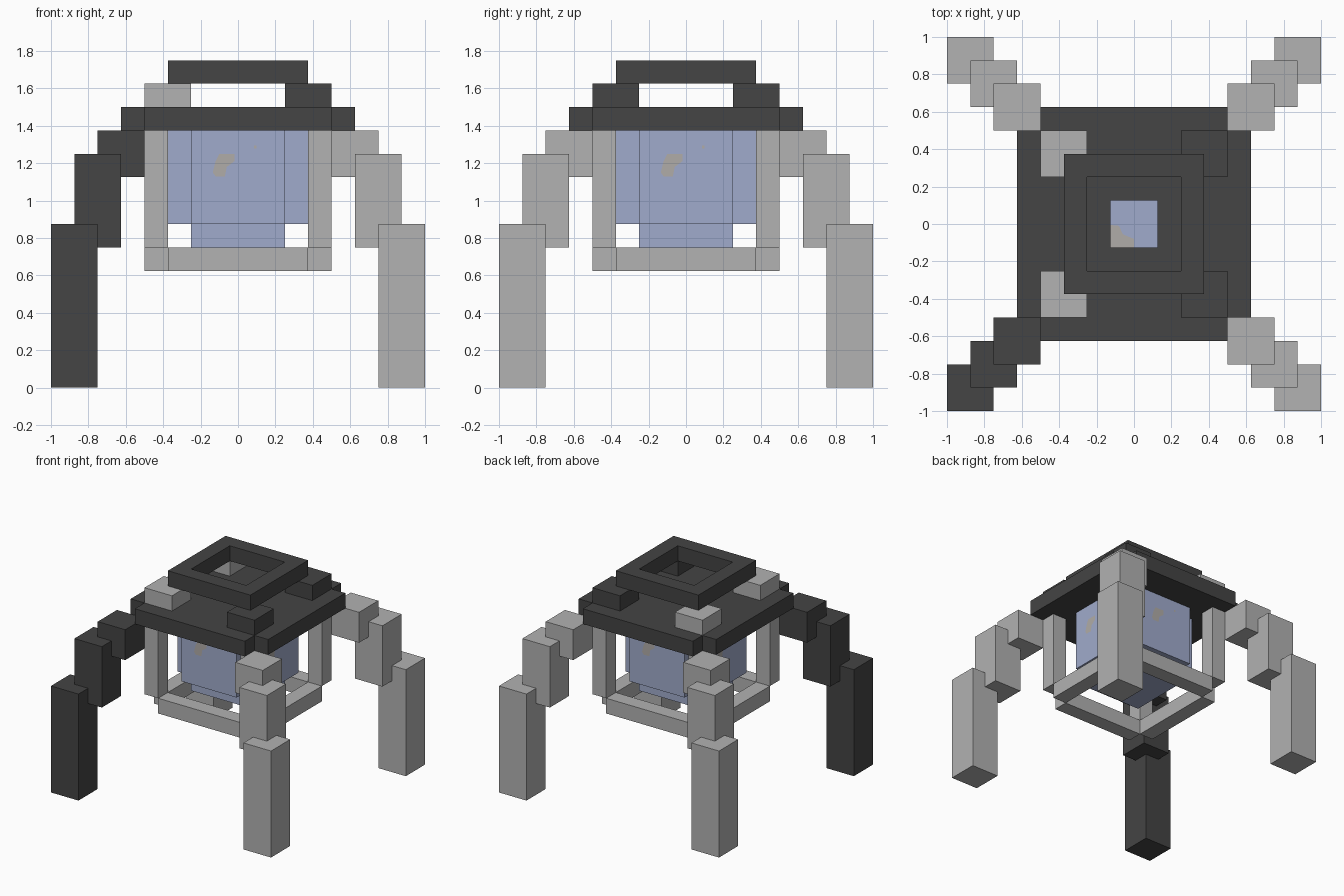
import bpy, bmesh, math
from mathutils import Matrix, Vector

if "Cube" in bpy.data.objects:
    bpy.data.objects.remove(bpy.data.objects["Cube"])


def material(name, rgb):
    m = bpy.data.materials.new(name)
    m.diffuse_color = (*rgb, 1)
    m.use_nodes = True
    m.node_tree.nodes["Principled BSDF"].inputs["Base Color"].default_value = m.diffuse_color
    return m


LIGHT = material("light_grey", (0.445, 0.445, 0.445))
DARK = material("charcoal", (0.058, 0.058, 0.058))
BLUE = material("pale_blue", (0.352, 0.407, 0.604))
SPOT = material("warm_grey", (0.434, 0.413, 0.392))


def add_object(name, bm, mat):
    mesh = bpy.data.meshes.new(name)
    bm.to_mesh(mesh)
    bm.free()
    mesh.materials.append(mat)
    obj = bpy.data.objects.new(name, mesh)
    bpy.context.collection.objects.link(obj)
    return obj


def box(name, lo, hi, mat):
    lo, hi = Vector(lo), Vector(hi)
    bm = bmesh.new()
    bmesh.ops.create_cube(bm, size=1)
    for v in bm.verts:
        v.co = (lo + hi) / 2 + v.co * (hi - lo)
    return add_object(name, bm, mat)


def corner_box(name, sx, sy, inner, outer, z0, z1, mat):
    """Square block placed on a diagonal of the plan."""
    xs, ys = sorted((sx * inner, sx * outer)), sorted((sy * inner, sy * outer))
    return box(name, (xs[0], ys[0], z0), (xs[1], ys[1], z1), mat)


def plate(name, cuts, keep, z0, z1, mat):
    """Flat plate made of the grid cells whose centre passes the keep rule."""
    bm = bmesh.new()
    for x0, x1 in zip(cuts, cuts[1:]):
        for y0, y1 in zip(cuts, cuts[1:]):
            if keep(abs(x0 + x1) / 2, abs(y0 + y1) / 2):
                bm.faces.new([bm.verts.new((x, y, z0)) for x, y in
                              ((x0, y0), (x1, y0), (x1, y1), (x0, y1))])
    bmesh.ops.remove_doubles(bm, verts=bm.verts, dist=1e-5)
    obj = add_object(name, bm, mat)
    mod = obj.modifiers.new("thickness", 'SOLIDIFY')
    mod.thickness, mod.offset = z1 - z0, 1
    return obj


# Stepped legs, frame posts and roof knobs at the four corners
for sx in (-1, 1):
    for sy in (-1, 1):
        leg = DARK if sx < 0 and sy < 0 else LIGHT
        corner_box("lower_leg", sx, sy, 0.75, 1.0, 0, 0.875, leg)
        corner_box("middle_leg", sx, sy, 0.625, 0.875, 0.75, 1.25, leg)
        corner_box("upper_leg", sx, sy, 0.5, 0.75, 1.125, 1.375, leg)
        corner_box("frame_post", sx, sy, 0.375, 0.5, 0.75, 1.375, LIGHT)
        corner_box("roof_knob", sx, sy, 0.25, 0.5, 1.5, 1.625,
                   LIGHT if sx < 0 else DARK)

# Bottom frame bars, open at the corners
for s in (-1, 1):
    a, b = sorted((s * 0.375, s * 0.5))
    box("base_bar_x", (-0.375, a, 0.625), (0.375, b, 0.75), LIGHT)
    box("base_bar_y", (a, -0.375, 0.625), (b, 0.375, 0.75), LIGHT)

# Roof slab with notched corners and a centre opening, and the raised ring
plate("roof_slab", (-0.625, -0.5, -0.125, 0.125, 0.5, 0.625),
      lambda x, y: min(x, y) < 0.5 and max(x, y) > 0.125, 1.375, 1.5, DARK)
plate("top_ring", (-0.375, -0.25, 0.25, 0.375),
      lambda x, y: max(x, y) > 0.25, 1.625, 1.75, DARK)

# Lamp core with notched corners and a smaller foot
plate("lamp_core", (-0.375, -0.25, 0.25, 0.375),
      lambda x, y: min(x, y) < 0.25, 0.875, 1.375, BLUE)
box("lamp_foot", (-0.25, -0.25, 0.75), (0.25, 0.25, 0.875), BLUE)

# Painted spots on each side of the lamp
blob = [(-0.12, 1.13), (-0.07, 1.13), (-0.06, 1.18), (-0.02, 1.21),
        (-0.02, 1.25), (-0.10, 1.25), (-0.12, 1.21), (-0.135, 1.15)]
dot = [(0.085, 1.28), (0.1, 1.28), (0.1, 1.295), (0.085, 1.295)]
for i in range(4):
    bm = bmesh.new()
    for outline in (blob, dot):
        bm.faces.new([bm.verts.new((x, -0.378, z)) for x, z in outline])
    bm.transform(Matrix.Rotation(i * math.pi / 2, 4, 'Z'))
    add_object("lamp_side_spot", bm, SPOT)

# Painted spot under the roof opening
bm = bmesh.new()
bm.faces.new([bm.verts.new((x, y, 1.378)) for x, y in
              ((-0.125, -0.125), (0, -0.125), (0, -0.08), (-0.06, -0.055),
               (-0.08, -0.01), (-0.125, -0.005))])
add_object("lamp_top_spot", bm, SPOT)
